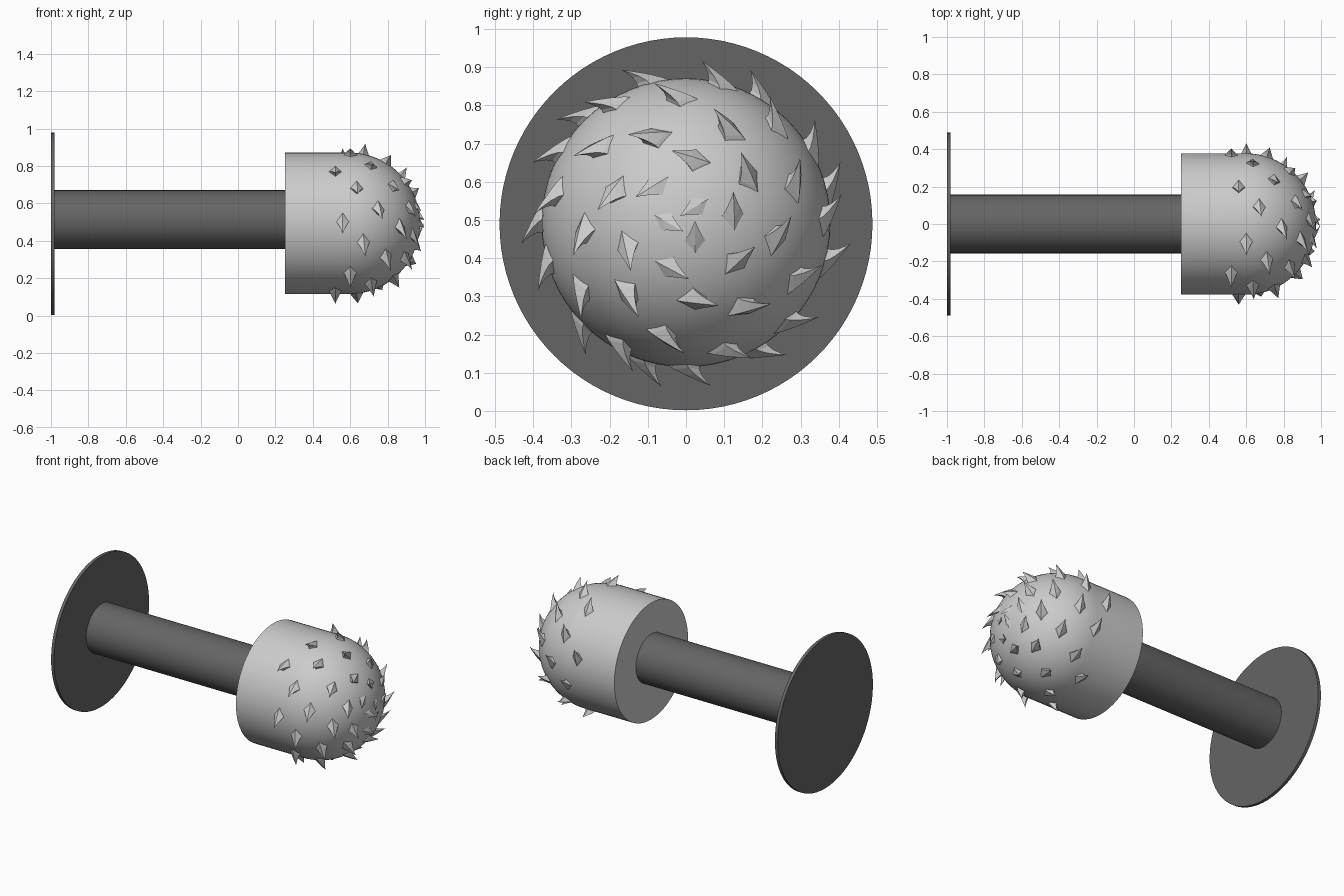
import bpy, bmesh, math
from mathutils import Vector

if "Cube" in bpy.data.objects:
    bpy.data.objects.remove(bpy.data.objects["Cube"])

ZC = 0.493          # height of the main axis
R, XS = 0.378, 0.595  # head radius, centre of its dome

dark = bpy.data.materials.new("dark_grey")
dark.diffuse_color = (0.13, 0.13, 0.13, 1)
dark.use_nodes = True
dark.node_tree.nodes["Principled BSDF"].inputs["Base Color"].default_value = dark.diffuse_color


def finish(name, bm, mat=None, smooth=True):
    bmesh.ops.recalc_face_normals(bm, faces=bm.faces)
    me = bpy.data.meshes.new(name)
    bm.to_mesh(me)
    bm.free()
    ob = bpy.data.objects.new(name, me)
    bpy.context.collection.objects.link(ob)
    if mat:
        me.materials.append(mat)
    if smooth:
        bpy.context.view_layer.objects.active = ob
        ob.select_set(True)
        bpy.ops.object.shade_smooth_by_angle(angle=math.radians(35))
        ob.select_set(False)
    return ob


def lathe(name, profile, zc, mat=None, sides=64):
    """Revolve an (x, radius) profile, starting and ending on the x axis."""
    bm = bmesh.new()
    verts = [bm.verts.new((x, 0, zc + r)) for x, r in profile]
    edges = [bm.edges.new(p) for p in zip(verts, verts[1:])]
    bmesh.ops.spin(bm, geom=verts + edges, cent=(0, 0, zc), axis=(1, 0, 0),
                   angle=math.tau, steps=sides, use_duplicate=False)
    bmesh.ops.remove_doubles(bm, verts=bm.verts, dist=1e-5)
    return finish(name, bm, mat)


# Base disc and shaft
lathe("end_disc", [(-1, 0), (-1, 0.488), (-0.98, 0.488), (-0.98, 0)], 0.49, dark, 96)
lathe("shaft", [(-0.985, 0), (-0.985, 0.157), (0.27, 0.157), (0.27, 0)], 0.513, dark)

# Domed head: short cylinder with a hemispherical nose
N = 24
dome = [(XS + R * math.sin(a), R * math.cos(a))
        for a in (i * math.pi / 2 / N for i in range(N))]
lathe("head", [(0.25, 0), (0.25, R)] + dome + [(XS + R, 0)], ZC)


def add_tooth(bm, x, ang, k, lean):
    """Curved four-sided tooth on the head; k scales height, lean turns it inward."""
    s = max(0.0, min(1.0, (x - XS) / R))
    c = math.sqrt(1 - s * s)
    radial = Vector((0, math.cos(ang), math.sin(ang)))
    n = (radial * c + Vector((s, 0, 0))).normalized()
    around = Vector((0, -math.sin(ang), math.cos(ang)))
    up = n.cross(around)
    d = around * math.cos(lean) + up * math.sin(lean)
    w = n.cross(d)
    p = Vector((x, 0, ZC)) + radial * R * c
    rings = []
    for t in (0, 0.3, 0.55, 0.8):
        q = 1 - t
        mid = p + n * (-0.012 + 0.064 * k * t) + d * (0.065 * t ** 1.6)
        rings.append([bm.verts.new(mid + d * a * q + w * b * q)
                      for a, b in ((-0.06, 0), (-0.005, 0.042), (0.035, 0), (-0.005, -0.042))])
    tip = bm.verts.new(p + n * (-0.012 + 0.064 * k) + d * 0.065)
    for lo, hi in zip(rings, rings[1:]):
        for i in range(4):
            j = (i + 1) % 4
            bm.faces.new((lo[i], lo[j], hi[j], hi[i]))
    for i in range(4):
        bm.faces.new((rings[-1][i], rings[-1][(i + 1) % 4], tip))
    bm.faces.new(rings[0][::-1])


# Three spirals of cutting teeth winding up to the nose
xs = [.52, .56, .60, .635, .67, .71, .75, .79, .83, .865, .89, .915, .935, .952, .968]
bm = bmesh.new()
for arm in range(3):
    for i, x in enumerate(xs):
        k = 1.0 if i < 11 else 1.0 - 0.13 * (i - 10)
        add_tooth(bm, x, math.radians(13 + 45.7 * i + 120 * arm), k, 1.2 if i == 14 else 0)
finish("cutting_teeth", bm, smooth=False)
